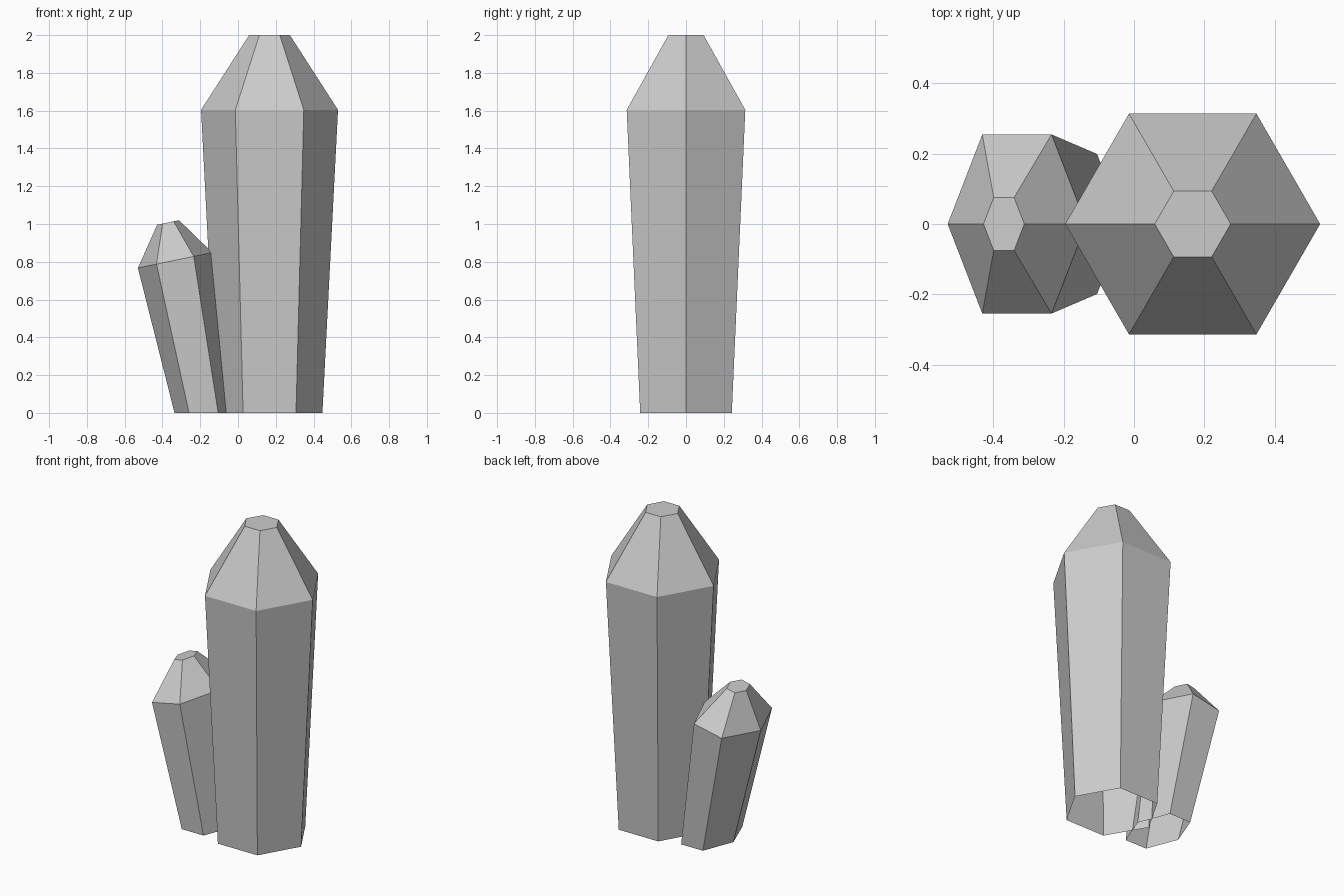
import bpy, bmesh
from math import cos, sin, tau

if "Cube" in bpy.data.objects:
    bpy.data.objects.remove(bpy.data.objects["Cube"])


def crystal(name, rings):
    """Loft hexagonal rings (centre x, centre z, x radius, y radius, tilt slope)."""
    bm = bmesh.new()
    loops = []
    for cx, cz, rx, ry, slope in rings:
        loop = []
        for i in range(6):
            dx = rx * cos(tau * i / 6)
            loop.append(bm.verts.new((cx + dx, ry * sin(tau * i / 6), cz + slope * dx)))
        loops.append(loop)
    for a, b in zip(loops, loops[1:]):
        for i in range(6):
            j = (i + 1) % 6
            bm.faces.new((a[i], a[j], b[j], b[i]))
    bm.faces.new(loops[-1])  # flat tip; underside stays open
    mesh = bpy.data.meshes.new(name)
    bm.to_mesh(mesh)
    bm.free()
    obj = bpy.data.objects.new(name, mesh)
    bpy.context.collection.objects.link(obj)
    return obj


# Tall upright crystal
crystal("large_crystal", [
    (0.167, 0.0, 0.28, 0.28, 0),
    (0.167, 1.604, 0.3625, 0.3625, 0),
    (0.167, 2.0, 0.108, 0.108, 0),
])

# Short leaning crystal, base cut level with the ground
crystal("small_crystal", [
    (-0.182, 0.0, 0.154, 0.23, 0),
    (-0.333, 0.808, 0.197, 0.294, 0.207),
    (-0.370, 1.008, 0.058, 0.087, 0.207),
])
